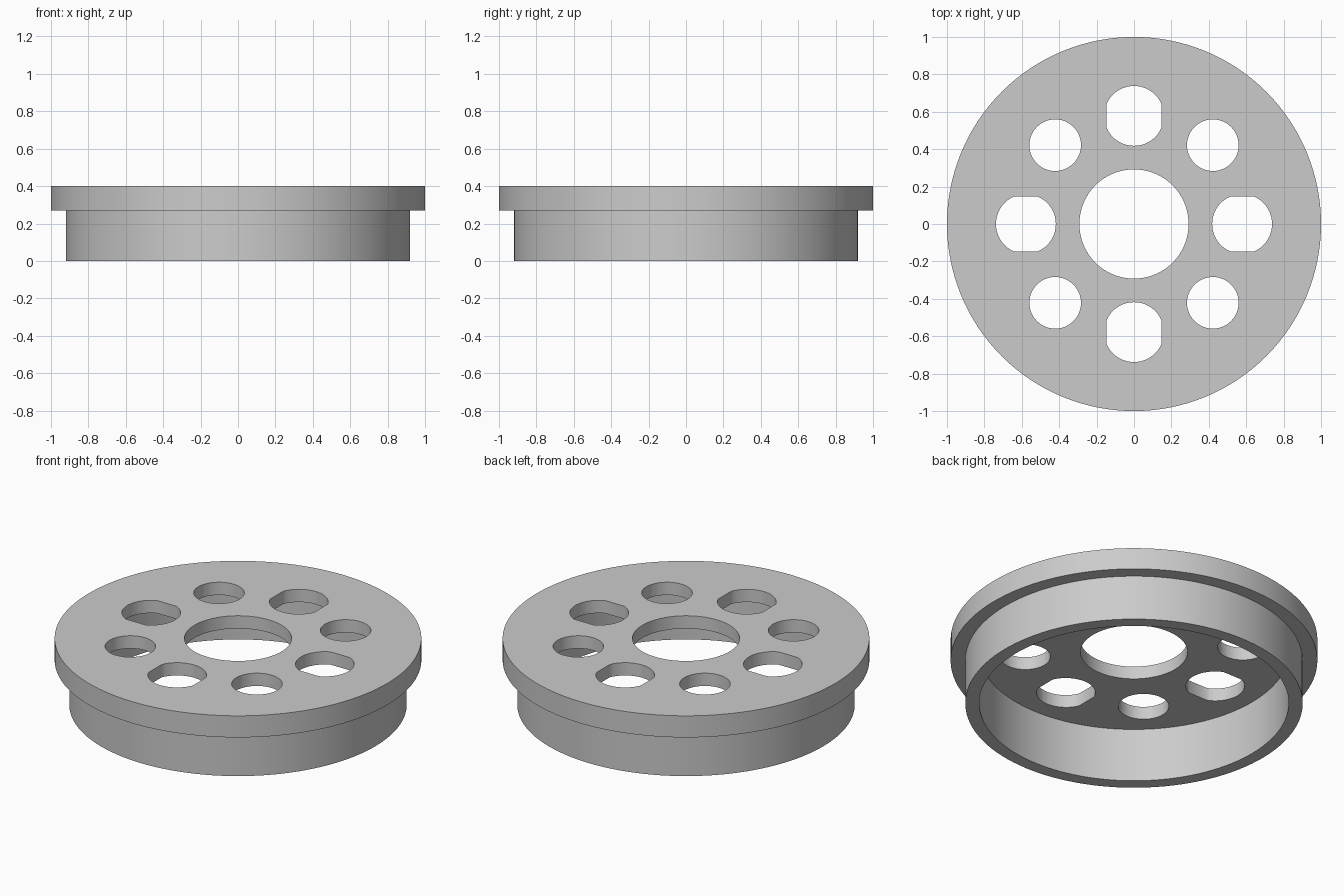
import bpy, bmesh
from math import radians, cos, sin, pi, asin
from mathutils import Vector, Matrix

cube = bpy.data.objects.get("Cube")
if cube:
    bpy.data.objects.remove(cube, do_unlink=True)

HEIGHT, FLOOR, FLANGE = 0.4, 0.323, 0.27
SEGMENTS = 128

grey = bpy.data.materials.new("light_grey")
grey.use_nodes = True
grey.diffuse_color = (0.6, 0.6, 0.6, 1)
bsdf = next(n for n in grey.node_tree.nodes if n.type == "BSDF_PRINCIPLED")
bsdf.inputs["Base Color"].default_value = grey.diffuse_color


def make_object(name, bm):
    bmesh.ops.recalc_face_normals(bm, faces=bm.faces)
    mesh = bpy.data.meshes.new(name)
    bm.to_mesh(mesh)
    bm.free()
    mesh.materials.append(grey)
    obj = bpy.data.objects.new(name, mesh)
    bpy.context.collection.objects.link(obj)
    return obj


def lathe(name, profile):
    """Spin a closed (radius, z) profile around the z axis."""
    bm = bmesh.new()
    verts = [bm.verts.new((r, 0, z)) for r, z in profile]
    edges = [bm.edges.new((v, verts[i - 1])) for i, v in enumerate(verts)]
    bmesh.ops.spin(bm, geom=verts + edges, cent=(0, 0, 0), axis=(0, 0, 1),
                   angle=2 * pi, steps=SEGMENTS, use_merge=True)
    bmesh.ops.remove_doubles(bm, verts=bm.verts, dist=1e-5)
    return make_object(name, bm)


def arc(radius, start, end, steps):
    return [Vector((radius * cos(a), radius * sin(a), 0))
            for a in (start + (end - start) * i / steps for i in range(steps + 1))]


def add_prism(bm, outline, distance, angle):
    """Add an upright cutter with the given outline on the bolt circle."""
    place = Matrix.Rotation(angle, 4, "Z") @ Matrix.Translation((distance, 0, FLOOR - 0.1))
    face = bm.faces.new([bm.verts.new(place @ p) for p in outline])
    top = bmesh.ops.extrude_face_region(bm, geom=[face])["geom"]
    bmesh.ops.translate(bm, vec=(0, 0, 0.4),
                        verts=[v for v in top if isinstance(v, bmesh.types.BMVert)])


# Hollow cap: plate with a centre bore, wide flange and hanging rim
cap = lathe("flanged_cap", [(0.292, FLOOR), (0.292, HEIGHT), (1, HEIGHT), (1, FLANGE),
                            (0.92, FLANGE), (0.92, 0), (0.844, 0), (0.844, FLOOR)])

# Round holes on the diagonals, flat-sided holes on the axes
round_hole = arc(0.138, 0, 2 * pi, 48)[:-1]
flat = asin(0.147 / 0.16)
flat_hole = arc(0.16, -flat, flat, 20) + arc(0.16, pi - flat, pi + flat, 20)
bm = bmesh.new()
for i in range(4):
    add_prism(bm, flat_hole, 0.578, radians(90 * i))
    add_prism(bm, round_hole, 0.596, radians(90 * i + 45))
cutter = make_object("hole_cutter", bm)
cutter.hide_render = True

cut = cap.modifiers.new("holes", "BOOLEAN")
cut.object = cutter
cut.operation = "DIFFERENCE"
cut.solver = "EXACT"

# Keep the cut mesh and drop the cutter
bpy.context.view_layer.update()
result = bpy.data.meshes.new_from_object(cap.evaluated_get(bpy.context.evaluated_depsgraph_get()))
cap.modifiers.clear()
cap.data = result
bpy.data.objects.remove(cutter, do_unlink=True)

bpy.ops.object.select_all(action="DESELECT")
cap.select_set(True)
bpy.context.view_layer.objects.active = cap
bpy.ops.object.shade_smooth_by_angle(angle=radians(30))
